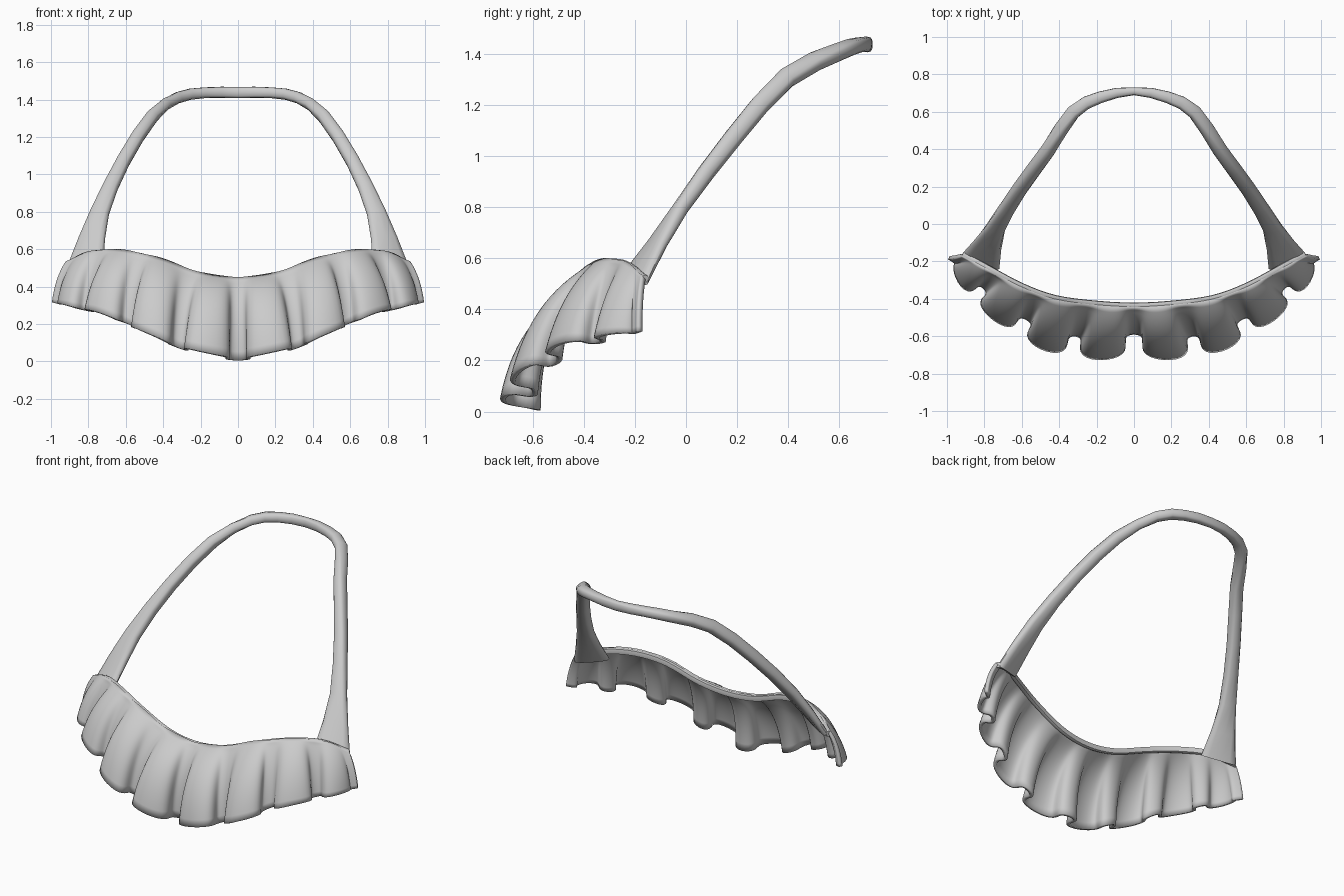
import bpy, bmesh
from math import pi, sin, cos
from mathutils import Vector

if "Cube" in bpy.data.objects:
    bpy.data.objects.remove(bpy.data.objects["Cube"])


def mirrored(half):
    """Complete a half path (starting at x = 0) across the YZ plane."""
    pts = [Vector(p) for p in half]
    return [Vector((-p.x, p.y, p.z)) for p in reversed(pts[1:])] + pts


def sample(pts, u):
    """Catmull-Rom point on a path, u from -1 to 1."""
    f = max(0.0, min(1.0, (u + 1) / 2)) * (len(pts) - 1)
    i = min(int(f), len(pts) - 2)
    t = f - i
    b, c = pts[i], pts[i + 1]
    a = pts[i - 1] if i > 0 else 2 * b - c
    d = pts[i + 2] if i + 2 < len(pts) else 2 * c - b
    return 0.5 * (2 * b + (c - a) * t + (2 * a - 5 * b + 4 * c - d) * t * t
                  + (3 * b - a - 3 * c + d) * t ** 3)


def grid_object(name, rows, wrap=False, caps=False):
    """Skin a list of equal-length point rows."""
    bm = bmesh.new()
    vs = [[bm.verts.new(p) for p in r] for r in rows]
    n = len(rows[0])
    for r, s in zip(vs, vs[1:]):
        for j in range(n if wrap else n - 1):
            k = (j + 1) % n
            bm.faces.new((r[j], r[k], s[k], s[j]))
    if caps:
        bm.faces.new(vs[0])
        bm.faces.new(vs[-1])
    bmesh.ops.recalc_face_normals(bm, faces=bm.faces)
    me = bpy.data.meshes.new(name)
    bm.to_mesh(me)
    bm.free()
    ob = bpy.data.objects.new(name, me)
    bpy.context.collection.objects.link(ob)
    bpy.ops.object.select_all(action='DESELECT')
    ob.select_set(True)
    bpy.context.view_layer.objects.active = ob
    bpy.ops.object.shade_smooth_by_angle(angle=0.9)
    return ob


def tube_rows(inner, outer, thick, swell, steps, sides=12):
    """Flattened oval sections spanning two rails, thicker by swell mid-side."""
    rows = []
    for i in range(steps + 1):
        u = -1 + 2 * i / steps
        p, q = sample(inner, u), sample(outer, u)
        tan = sample(inner, u + .02) + sample(outer, u + .02) \
            - sample(inner, u - .02) - sample(outer, u - .02)
        side = (q - p) / 2
        fat = thick + swell * max(0, sin(pi * abs(u))) ** .8
        nor = tan.cross(side).normalized() * fat / 2
        ring = []
        for k in range(sides):
            c, s = cos(2 * pi * k / sides), sin(2 * pi * k / sides)
            c = abs(c) ** .7 * (1 if c > 0 else -1)
            s = abs(s) ** .7 * (1 if s > 0 else -1)
            ring.append((p + q) / 2 + side * c + nor * s)
        rows.append(ring)
    return rows


# Ruffle: top seam and bottom hem envelope, with omega-shaped pleats
top = mirrored([(0, -.44, .445), (.2, -.43, .47), (.42, -.40, .548),
                (.6, -.335, .588), (.77, -.245, .588), (.915, -.165, .53)])
hem = mirrored([(0, -.71, .025), (.27, -.715, .07), (.51, -.655, .16),
                (.73, -.52, .255), (.9, -.36, .295), (.99, -.18, .315)])
PLEATS = 4


def ruffle_point(u, v):
    th = 2 * pi * PLEATS * u
    grow = v ** .7
    edge = min(1, (1 - abs(u)) / .1)
    w = u + grow * edge * (.02 * sin(2 * th) - .024 * sin(th))
    a, b = sample(top, w), sample(hem, w)
    tan = sample(hem, min(w + .03, 1)) - sample(hem, max(w - .03, -1))
    out = Vector((tan.y, -tan.x, 0)).normalized()
    puff = 1 - .75 * abs(w)
    mid = (a + b) / 2 + out * .09 * puff + Vector((0, 0, .12 * puff))
    p = a * (1 - v) ** 2 + mid * 2 * v * (1 - v) + b * v * v
    dip = (.5 + .5 * cos(th)) * grow * edge
    return p - out * .13 * (1 - .4 * abs(u)) * dip - Vector((0, 0, .02 * dip))


U, V = 200, 14
ruffle = grid_object("ruffle", [[ruffle_point(-1 + 2 * i / U, j / V)
                                 for j in range(V + 1)] for i in range(U + 1)])
sol = ruffle.modifiers.new("cloth", 'SOLIDIFY')
sol.thickness = .022
sol.offset = 0

# Rolled seam along the top of the ruffle
low = [p + Vector((0, .006, -.035)) for p in top]
high = [p + Vector((0, .006, .005)) for p in top]
grid_object("top_seam", tube_rows(low, high, .028, 0, 40, 8), True, True)

# Neck strap, wide at the shoulders and narrow at the back
inner = mirrored([(0, .71, 1.407), (.18, .675, 1.407), (.315, .595, 1.38),
                  (.43, .39, 1.29), (.58, .175, 1.055), (.69, -.035, .785),
                  (.72, -.24, .54)])
outer = mirrored([(0, .71, 1.468), (.18, .68, 1.465), (.335, .60, 1.438),
                  (.49, .40, 1.325), (.645, .195, 1.09), (.79, -.01, .805),
                  (.915, -.155, .505)])
grid_object("neck_strap", tube_rows(inner, outer, .042, .036, 24), True, True)
